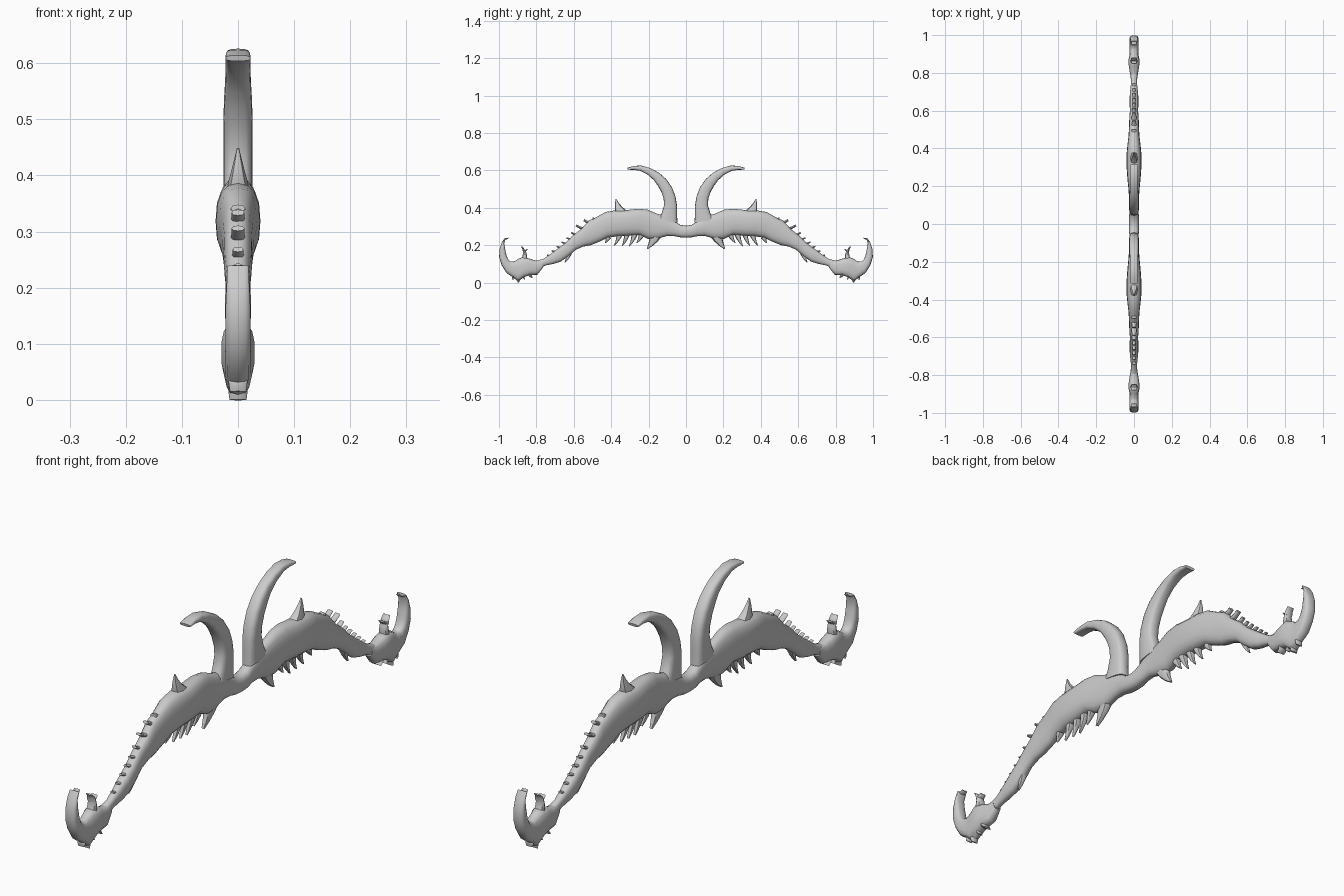
import bpy, bmesh, math
from mathutils import Vector


def finish(bm, name, angle=50):
    bmesh.ops.recalc_face_normals(bm, faces=bm.faces)
    me = bpy.data.meshes.new(name)
    bm.to_mesh(me)
    bm.free()
    ob = bpy.data.objects.new(name, me)
    bpy.context.collection.objects.link(ob)
    # every part repeats on the other limb
    mod = ob.modifiers.new("mirror", 'MIRROR')
    mod.use_axis = (False, True, False)
    mod.use_clip = False
    bpy.ops.object.select_all(action='DESELECT')
    bpy.context.view_layer.objects.active = ob
    ob.select_set(True)
    bpy.ops.object.shade_smooth_by_angle(angle=math.radians(angle))
    return ob


def power(v, p):
    return math.copysign(abs(v) ** p, v)


def add_loft(bm, stations, n=12, p=0.8, cap_start=True):
    """Rings spanning two points (ya,za)-(yb,zb) with half width w."""
    rings = []
    for ya, za, yb, zb, w in stations:
        ring = []
        for i in range(n):
            t = 2 * math.pi * i / n
            k = power(math.cos(t), p) if abs(math.cos(t)) > 1e-6 else 0
            s = power(math.sin(t), p) if abs(math.sin(t)) > 1e-6 else 0
            ring.append(bm.verts.new((w * s, (ya + yb) / 2 + k * (yb - ya) / 2,
                                      (za + zb) / 2 + k * (zb - za) / 2)))
        rings.append(ring)
    for a, b in zip(rings, rings[1:]):
        for i in range(n):
            j = (i + 1) % n
            bm.faces.new((a[i], a[j], b[j], b[i]))
    if cap_start:
        bm.faces.new(rings[0])
    bm.faces.new(rings[-1])


def loft(name, stations, **kw):
    bm = bmesh.new()
    add_loft(bm, stations, **kw)
    return finish(bm, name)


def spikes(name, items, bend=0.1, tip=0.3, tip_w=0.4):
    """Each item: base y, z, tip y, z, half thickness, half width."""
    bm = bmesh.new()
    for by, bz, ty, tz, r, w in items:
        b, t = Vector((by, bz)), Vector((ty, tz))
        d = t - b
        nrm = Vector((-d.y, d.x)).normalized()
        st = []
        for f in (0, 0.35, 0.7, 1):
            c = b + d * f + nrm * (bend * d.length * 4 * f * (1 - f))
            k = r * (1 - (1 - tip) * f)
            a, e = c - nrm * k, c + nrm * k
            st.append((a.x, a.y, e.x, e.y, w * (1 - (1 - tip_w) * f)))
        add_loft(bm, st, n=8)
    return finish(bm, name)


# grip and tapering limb: bottom edge, top edge, half width
limb = [(0, .240, .304, .026), (.03, .242, .309, .027), (.06, .248, .33, .024),
        (.10, .250, .355, .025), (.15, .235, .368, .027), (.20, .232, .390, .031),
        (.25, .255, .395, .036), (.31, .250, .388, .040), (.37, .247, .386, .039),
        (.42, .240, .378, .034), (.46, .220, .355, .029), (.51, .200, .330, .026),
        (.55, .193, .285, .025), (.59, .175, .255, .022), (.63, .140, .215, .023),
        (.67, .112, .185, .023), (.71, .100, .155, .019), (.75, .092, .128, .015),
        (.79, .075, .115, .018)]
loft("limb", [(y, a, y + .012 * min(1, y * 2), b, w) for y, a, b, w in limb],
     n=16, cap_start=False)

# large curved horn: outer edge, inner edge, half width
loft("horn", [(.045, .320, .150, .335, .026), (.048, .365, .130, .370, .026),
              (.048, .410, .117, .415, .026), (.056, .460, .120, .450, .026),
              (.075, .510, .132, .485, .026), (.105, .553, .150, .517, .025),
              (.145, .588, .172, .548, .023), (.190, .612, .205, .577, .022),
              (.240, .626, .245, .598, .022), (.280, .624, .278, .603, .022),
              (.314, .614, .312, .604, .022)], n=16, p=0.65)

# skull with the upswept hook: outer edge, inner edge, half width
loft("head", [(.765, .080, .775, .118, .017), (.795, .042, .805, .118, .022),
              (.835, .040, .835, .128, .028), (.865, .030, .872, .138, .030),
              (.898, .006, .895, .128, .024), (.925, .028, .920, .112, .023),
              (.960, .052, .940, .114, .023), (.985, .092, .952, .126, .023),
              (.999, .135, .960, .148, .023), (.997, .180, .967, .180, .022),
              (.985, .215, .972, .212, .020), (.968, .240, .963, .236, .019)],
     n=14, p=0.7)

# hook barb and crest on the head
spikes("head_crest", [(.868, .120, .866, .175, .016, .020),
                      (.866, .165, .880, .193, .007, .018),
                      (.866, .168, .848, .180, .006, .016),
                      (.965, .234, .950, .239, .005, .015)], tip=.4, tip_w=.8)

# teeth and jaw points
spikes("jaw_points", [(.840, .055, .822, .027, .012, .020),
                      (.870, .040, .862, .018, .007, .014),
                      (.890, .030, .896, .000, .012, .019),
                      (.920, .040, .925, .015, .008, .018)], tip_w=.8)

# dorsal fin-like thorn
spikes("back_thorn", [(.345, .372, .374, .448, .032, .022)],
       bend=-.08, tip=.06, tip_w=.1)

# leaning back plates
spikes("back_plates", [(.440, .335, .500, .341, .014, .016),
                       (.480, .310, .546, .334, .011, .014),
                       (.515, .280, .588, .306, .010, .014),
                       (.550, .245, .614, .268, .009, .012)],
       bend=-.06, tip=.5, tip_w=.8)

# row of little barbs running down to the head
spikes("small_barbs", [(.595 + .027 * i, .228 - .022 * i, .640 + .026 * i,
                        .240 - .023 * i, .008, .011) for i in range(5)],
       bend=-.05, tip=.4, tip_w=.7)

# belly thorns
spikes("belly_thorns", [(.160, .265, .207, .181, .036, .020),
                        (.235, .265, .264, .212, .018, .016),
                        (.275, .265, .304, .194, .018, .016),
                        (.315, .265, .342, .196, .017, .016),
                        (.355, .262, .384, .199, .017, .016),
                        (.415, .245, .432, .212, .016, .014),
                        (.625, .160, .648, .108, .016, .014)],
       bend=-.06, tip=.1, tip_w=.3)
